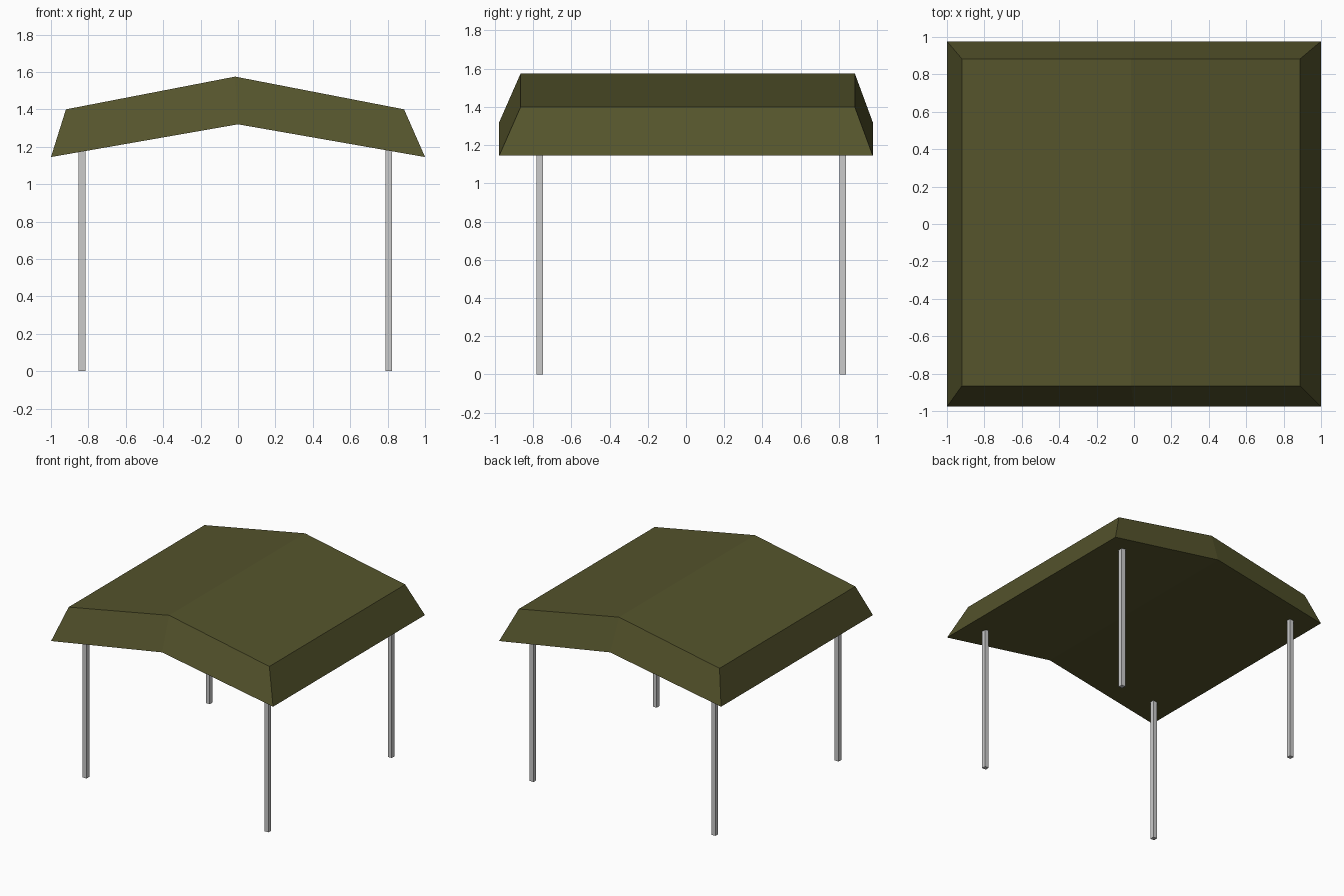
import bpy, bmesh

if "Cube" in bpy.data.objects:
    bpy.data.objects.remove(bpy.data.objects["Cube"])

# Canopy: gabled outline lofted from a wide lower rim to a narrower upper rim
def gable_ring(bm, x0, xr, x1, y0, y1, eave, ridge):
    pts = [(x0, y0, eave), (xr, y0, ridge), (x1, y0, eave),
           (x1, y1, eave), (xr, y1, ridge), (x0, y1, eave)]
    return [bm.verts.new(p) for p in pts]

bm = bmesh.new()
low = gable_ring(bm, -1.0, 0.0, 1.0, -0.977, 0.977, 1.145, 1.32)
top = gable_ring(bm, -0.92, -0.015, 0.888, -0.865, 0.883, 1.40, 1.575)
for i in range(6):
    j = (i + 1) % 6
    bm.faces.new((low[i], low[j], top[j], top[i]))
for r in (low, top):
    bm.faces.new((r[0], r[1], r[4], r[5]))
    bm.faces.new((r[1], r[2], r[3], r[4]))
bmesh.ops.recalc_face_normals(bm, faces=bm.faces)
mesh = bpy.data.meshes.new("canopy_roof")
bm.to_mesh(mesh)
bm.free()
roof = bpy.data.objects.new("canopy_roof", mesh)
bpy.context.collection.objects.link(roof)
olive = bpy.data.materials.new("olive_canvas")
olive.diffuse_color = (0.09, 0.088, 0.025, 1)
olive.use_nodes = True
olive.node_tree.nodes["Principled BSDF"].inputs["Base Color"].default_value = olive.diffuse_color
mesh.materials.append(olive)

# Four square poles reaching just into the canopy
HEIGHT, WIDTH = 1.185, 0.035
for side, x in (("left", -0.834), ("right", 0.805)):
    for end, y in (("front", -0.765), ("back", 0.82)):
        bpy.ops.mesh.primitive_cube_add(size=1, location=(x, y, HEIGHT / 2))
        pole = bpy.context.object
        pole.name = f"{end}_{side}_pole"
        pole.scale = (WIDTH, WIDTH, HEIGHT)
